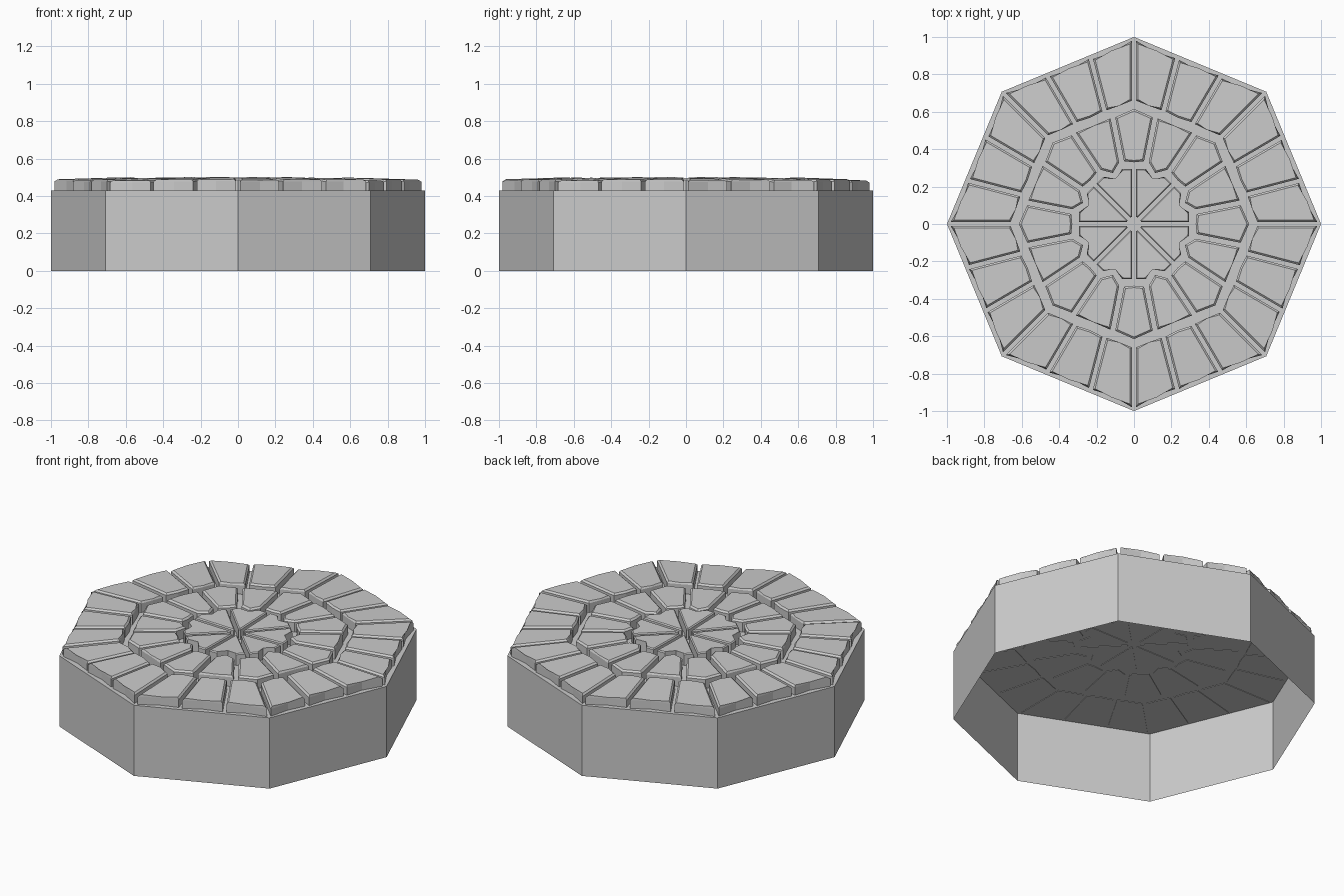
import bpy, bmesh, random
from math import sin, cos, pi, radians

if "Cube" in bpy.data.objects:
    bpy.data.objects.remove(bpy.data.objects["Cube"])

random.seed(3)
BASE_H, TOP_H = 0.43, 0.5


def oct_r(r, deg):
    """Radius of an octagon (corner radius r) in the given direction."""
    return r * cos(pi / 8) / cos(radians(deg % 45 - 22.5))


def add_object(name, bm):
    bmesh.ops.recalc_face_normals(bm, faces=bm.faces)
    mesh = bpy.data.meshes.new(name)
    bm.to_mesh(mesh)
    bm.free()
    obj = bpy.data.objects.new(name, mesh)
    bpy.context.collection.objects.link(obj)
    return obj


def arc(radii, a0, a1, gap):
    """Points across a stone, pulled in by half the joint width at both ends."""
    pts = []
    for i, r in enumerate(radii):
        t = i / (len(radii) - 1)
        a = radians(a0 + (a1 - a0) * t) + (1 - 2 * t) * gap / 2 / r
        pts.append((r * cos(a), r * sin(a)))
    return pts


def stone(bm, outer, inner, a0, a1, gap, z_out, z_in, bevel=0.01):
    out, inn = arc(outer, a0, a1, gap), arc(inner, a0, a1, gap)[::-1]
    pts = [(x, y, z_out) for x, y in out] + [(x, y, z_in) for x, y in inn]
    low = [bm.verts.new((x, y, BASE_H - 0.003)) for x, y, z in pts]
    top = [bm.verts.new(p) for p in pts]
    n = len(pts)
    bm.faces.new(low[::-1])
    cap = bm.faces.new(top)
    for i in range(n):
        j = (i + 1) % n
        bm.faces.new((low[i], low[j], top[j], top[i]))
    bmesh.ops.bevel(bm, geom=list(cap.edges), offset=bevel, segments=1,
                    affect='EDGES', profile=0.5)


# Octagonal drum, closed on top and open underneath
bm = bmesh.new()
ring = [(cos(i * pi / 4), sin(i * pi / 4)) for i in range(8)]
low = [bm.verts.new((x, y, 0)) for x, y in ring]
top = [bm.verts.new((x, y, BASE_H)) for x, y in ring]
bm.faces.new(top)
for i in range(8):
    j = (i + 1) % 8
    bm.faces.new((low[i], low[j], top[j], top[i]))
drum = add_object("octagonal_base", bm)
if max(drum.data.polygons, key=lambda p: p.area).normal.z < 0:
    drum.data.flip_normals()

# Outer ring: three stones along each side, outer edges slightly hollow
bm = bmesh.new()
cuts = [0, 14.64, 30.36, 45]
for s in range(8):
    for k in range(3):
        a0, a1 = s * 45 + cuts[k], s * 45 + cuts[k + 1]
        mid = (a0 + a1) / 2
        outer = [oct_r(0.98, a0), oct_r(0.966, mid), oct_r(0.975, a1)]
        if k == 2:
            outer[2] = oct_r(0.98, a1)
        inner = [oct_r(0.66, a0) + (0.01 if k else 0), oct_r(0.665, mid),
                 oct_r(0.66, a1) + (0.01 if k < 2 else 0)]
        d = random.uniform(-0.004, 0.004)
        stone(bm, outer, inner, a0, a1, 0.022, 0.486 + d, 0.496 + d)
add_object("outer_stones", bm)

# Middle ring: bent corner stones alternating with side stones
bm = bmesh.new()
for s in range(16):
    mid = s * 22.5
    a0, a1 = mid - 11.25, mid + 11.25
    outer = [oct_r(0.615, a0), oct_r(0.615, mid), oct_r(0.615, a1)]
    inner = [0.34, 0.33, 0.34] if s % 2 == 0 else [0.34, 0.295, 0.34]
    stone(bm, outer, inner, a0, a1, 0.026, 0.496, random.uniform(0.494, 0.499))
add_object("middle_stones", bm)

# Centre: eight wedges with a notch in each rim
bm = bmesh.new()
for s in range(8):
    stone(bm, [0.295, 0.30, 0.255, 0.30, 0.295], [0.04, 0.04],
          s * 45, s * 45 + 45, 0.022, TOP_H, 0.494, 0.006)
add_object("centre_wedges", bm)
